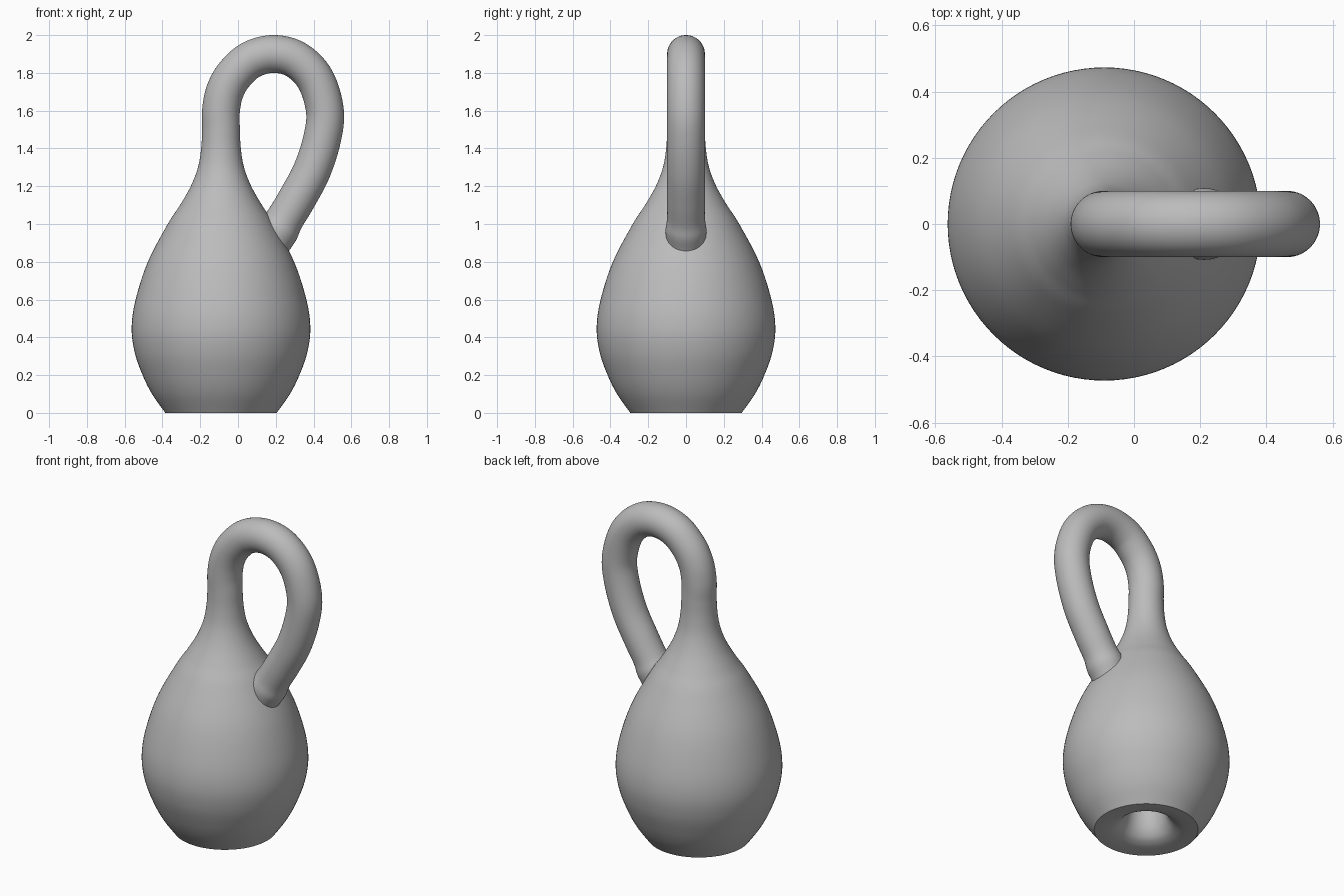
import bpy, bmesh, math
from mathutils import Vector

if "Cube" in bpy.data.objects:
    bpy.data.objects.remove(bpy.data.objects["Cube"])

AXIS, TUBE = -0.09, 0.10     # x of the body axis, tube radius
SIDES, STEPS = 96, 8

grey = bpy.data.materials.new("plain_grey")
grey.use_nodes = True
colour = (0.5, 0.5, 0.5, 1)
grey.diffuse_color = colour
grey.node_tree.nodes["Principled BSDF"].inputs["Base Color"].default_value = colour


def spline(keys):
    """Smooth (x, z, radius) samples through the keys, with path tangents."""
    k = [Vector(p) for p in keys]
    k = [2 * k[0] - k[1]] + k + [2 * k[-1] - k[-2]]
    out = []
    for i in range(1, len(k) - 2):
        a, b, c, d = k[i - 1:i + 3]
        last = i == len(k) - 3
        for s in range(STEPS + last):
            t = s / STEPS
            m, n, q = c - a, 2 * a - 5 * b + 4 * c - d, 3 * b - a - 3 * c + d
            pos = b + (m * t + n * t * t + q * t ** 3) / 2
            out.append((pos, (m + 2 * n * t + 3 * q * t * t) / 2))
    return out


def sweep(name, keys, inward=False):
    """Rings of varying radius set square to a path in the xz plane."""
    bm = bmesh.new()
    rings = []
    for pos, tan in spline(keys):
        along = Vector((tan.x, 0, tan.y)).normalized()
        side = Vector((0, 1, 0)).cross(along)
        centre = Vector((pos.x, 0, pos.y))
        ring = []
        for j in range(SIDES):
            a = math.tau * j / SIDES
            off = side * math.cos(a) + Vector((0, math.sin(a), 0))
            ring.append(bm.verts.new(centre + off * pos.z))
        rings.append(ring)
    for lo, hi in zip(rings, rings[1:]):
        for j in range(SIDES):
            n = (j + 1) % SIDES
            f = (lo[j], lo[n], hi[n], hi[j])
            bm.faces.new(f[::-1] if inward else f)
    mesh = bpy.data.meshes.new(name)
    bm.to_mesh(mesh)
    bm.free()
    mesh.materials.append(grey)
    mesh.shade_smooth()
    obj = bpy.data.objects.new(name, mesh)
    bpy.context.collection.objects.link(obj)
    return obj


# Bulbous body narrowing to the neck: (height, radius)
body = [(0, .295), (.1, .365), (.2, .415), (.32, .457), (.45, .473), (.6, .452),
        (.8, .387), (1.0, .282), (1.1, .217), (1.2, .16), (1.3, .122),
        (1.4, .105), (1.5, TUBE)]
# Tube that loops over and comes back down through the wall: (x, z)
loop = [(-.09, 1.6), (-.07, 1.7), (-.02, 1.79), (.07, 1.87), (.19, 1.9),
        (.31, 1.868), (.41, 1.765), (.46, 1.6), (.445, 1.45), (.39, 1.28),
        (.31, 1.13)]
# Slight swelling where the tube meets the wall, then on inside
collar = [(.25, 1.03, TUBE), (.215, .97, .108), (.18, .91, .104)]
inside = [(.12, .81), (.03, .64), (-.05, .45), (AXIS, .27)]

sweep("body_and_loop_tube",
      [(AXIS, z, r) for z, r in body] + [(x, z, TUBE) for x, z in loop]
      + collar + [(x, z, TUBE) for x, z in inside])

# Trumpet mouth that flares from the inner tube to the base rim
flare = [(.27, TUBE), (.17, .104), (.09, .12), (.04, .15), (.015, .19),
         (.004, .24), (0, .295)]
sweep("base_funnel", [(AXIS, z, r) for z, r in flare], inward=True)
